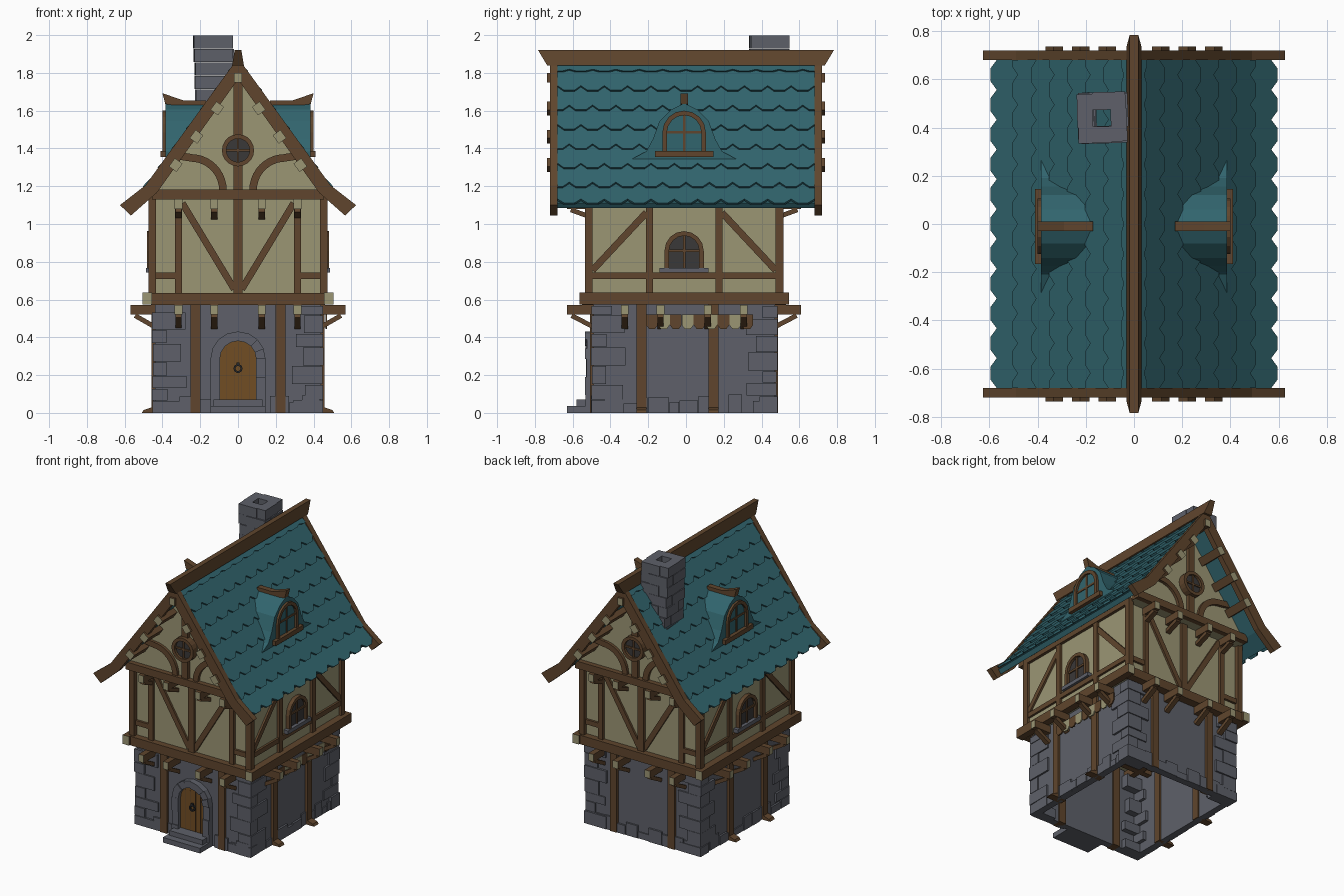
import bpy, bmesh, math, random
from mathutils import Matrix, Vector

random.seed(4)
if "Cube" in bpy.data.objects:
    bpy.data.objects.remove(bpy.data.objects["Cube"])

# Flat colours
COLOURS = {
    "timber": (0.115, 0.06, 0.026), "plaster": (0.33, 0.305, 0.175),
    "stone": (0.112, 0.118, 0.142), "roof_teal": (0.031, 0.13, 0.155),
    "door_wood": (0.165, 0.075, 0.017), "dark_glass": (0.042, 0.04, 0.04),
    "iron": (0.02, 0.02, 0.022),
}
MATERIALS = []
for label, rgb in COLOURS.items():
    m = bpy.data.materials.new(label)
    m.use_nodes = True
    m.diffuse_color = (*rgb, 1)
    m.node_tree.nodes["Principled BSDF"].inputs["Base Color"].default_value = (*rgb, 1)
    MATERIALS.append(m)
TIMBER, PLASTER, STONE, TEAL, DOOR, GLASS, IRON = range(len(MATERIALS))
CENTRE = Matrix.Translation((0, -0.01, 0))


def emit(name, bm, turn=0, place=CENTRE):
    """Turn a front-facing part to its wall and keep only the colours it uses."""
    bmesh.ops.recalc_face_normals(bm, faces=bm.faces)
    used = sorted({f.material_index for f in bm.faces})
    for f in bm.faces:
        f.material_index = used.index(f.material_index)
    mesh = bpy.data.meshes.new(name)
    bm.to_mesh(mesh)
    bm.free()
    for i in used:
        mesh.materials.append(MATERIALS[i])
    ob = bpy.data.objects.new(name, mesh)
    ob.matrix_world = place @ Matrix.Rotation(turn * math.pi / 2, 4, "Z")
    bpy.context.collection.objects.link(ob)


def prism(bm, pts, d0, d1, mat=TIMBER, cap=None, axis="y"):
    def ring(d):
        return [bm.verts.new((p, d, z) if axis == "y" else (d, p, z)) for p, z in pts]
    a, b = ring(d0), ring(d1)
    for loop in (a, b[::-1]):
        bm.faces.new(loop).material_index = mat if cap is None else cap
    for i in range(len(a)):
        j = (i + 1) % len(a)
        bm.faces.new((a[i], b[i], b[j], a[j])).material_index = mat


def rect(bm, x0, x1, z0, z1, d0, d1, mat=TIMBER, cap=None, axis="y"):
    prism(bm, [(x0, z0), (x1, z0), (x1, z1), (x0, z1)], d0, d1, mat, cap, axis)


def bar(bm, p, q, w, d0, d1, mat=TIMBER, cap=None, axis="y"):
    p, q = Vector(p), Vector(q)
    n = (q - p).orthogonal().normalized() * w / 2
    prism(bm, [p + n, q + n, q - n, p - n], d0, d1, mat, cap, axis)


def arch(r, z0, zs, n=8):
    side = [(r, z0 + (zs - z0) * i / 3) for i in range(3)]
    top = [(r * math.cos(math.pi * i / n), zs + r * math.sin(math.pi * i / n)) for i in range(n + 1)]
    return side + top + [(-x, z) for x, z in side[::-1]]


def arc(r, cx, cz, a0, a1, n=10):
    angles = [math.radians(a0 + (a1 - a0) * i / n) for i in range(n + 1)]
    return [(cx + r * math.cos(a), cz + r * math.sin(a)) for a in angles]


def band(bm, outer, inner, d0, d1, mat=TIMBER, jitter=0):
    for i in range(len(outer) - 1):
        prism(bm, [outer[i], outer[i + 1], inner[i + 1], inner[i]],
              d0, d1 - random.random() * jitter, mat)


def arched_window(bm, r, z0, zs, d):
    prism(bm, arch(r - 0.01, z0, zs), -d + 0.02, -d - 0.004, GLASS)
    band(bm, arch(r, z0, zs), arch(r - 0.024, z0, zs), -d + 0.02, -d - 0.022)
    rect(bm, -0.007, 0.007, z0, zs + r - 0.01, -d, -d - 0.012)
    rect(bm, 0.012 - r, r - 0.012, zs - 0.007, zs + 0.007, -d, -d - 0.012)


# Solid storeys: plaster middle floor, overhanging gable attic
bm = bmesh.new()
rect(bm, -0.455, 0.455, 0.6, 1.15, -0.495, 0.495, PLASTER)
prism(bm, [(-0.45, 1.13), (0.45, 1.13), (0.45, 1.19), (0, 1.8), (-0.45, 1.19)], -0.56, 0.56, PLASTER)
emit("plaster_storeys", bm)
bm = bmesh.new()
for sx in (-1, 1):
    for sy in (-1, 1):
        rect(bm, sx * 0.435, sx * 0.475, 0.62, 1.15, sy * 0.485, sy * 0.525)
    rect(bm, sx * 0.455, sx * 0.505, 0.575, 0.638, -0.555, 0.555, TIMBER, PLASTER)
    rect(bm, sx * 0.45, sx * 0.475, 1.11, 1.15, -0.5, 0.5)
emit("corner_posts_and_side_beams", bm)

JOISTS = (-0.315, -0.125, 0.125, 0.315)
for turn, wall in enumerate(("front", "left", "back", "right")):
    gable_end = turn % 2 == 0
    depth, half, tip = (0.48, 0.44, 0.62) if gable_end else (0.44, 0.48, 0.57)

    # Hollow stone ground floor with a rough bottom course
    bm = bmesh.new()
    rect(bm, -half, half, 0, 0.58, -depth, -depth + 0.04, STONE)
    u = -half
    while u < half - 0.02:
        w = random.uniform(0.05, 0.11)
        if not (turn == 0 and u + w > -0.13 and u < 0.13):
            rect(bm, u, min(u + w, half), 0, random.uniform(0.04, 0.1), -depth + 0.01,
                 -depth - random.uniform(0.006, 0.014), STONE)
        u += w + 0.004
    emit(wall + "_stone_wall", bm, turn)

    # Ground floor posts, with wedge feet on the long sides
    bm = bmesh.new()
    posts = (-0.225, 0.225) if gable_end else ((-0.225, 0.155) if turn == 1 else (-0.155, 0.225))
    for u in posts:
        rect(bm, u - 0.026, u + 0.026, 0, 0.58, -depth + 0.05, -depth - 0.018)
        if not gable_end:
            prism(bm, [(-depth, 0), (-depth - 0.07, 0), (-depth - 0.06, 0.015), (-depth, 0.035)],
                  u - 0.026, u + 0.026, axis="x")
    emit(wall + "_ground_posts", bm, turn)

    # Joists and their struts
    bm = bmesh.new()
    for u in JOISTS:
        if turn < 2:
            rect(bm, u - 0.02, u + 0.02, 0.52, 0.572, -tip, tip, TIMBER, PLASTER)
        bar(bm, (-tip + 0.025, 0.515), (-depth, 0.455), 0.025, u - 0.017, u + 0.017, axis="x")
        if gable_end:
            rect(bm, u - 0.02, u + 0.02, 1.08, 1.132, -0.62, -0.48, TIMBER, PLASTER)
            bar(bm, (-0.6, 1.075), (-0.49, 1.035), 0.025, u - 0.017, u + 0.017, axis="x")
    emit(wall + "_joists_and_struts", bm, turn)

    # Timber framing of the upper walls
    bm = bmesh.new()
    if gable_end:
        a, b = -0.48, -0.515
        rect(bm, -0.46, 0.46, 0.572, 0.635, a, -0.54)
        for s in (-1, 1):
            rect(bm, s * 0.297, s * 0.333, 0.63, 1.13, a, b)
            rect(bm, s * 0.33, s * 0.44, 0.708, 0.742, a, b + 0.004)
            bar(bm, (s * 0.295, 1.11), (s * 0.02, 0.655), 0.036, a, b + 0.006)
            band(bm, arc(0.19, s * 0.25, 1.18, 90, 90 + s * 90),
                 arc(0.15, s * 0.25, 1.18, 90, 90 + s * 90), -0.55, -0.58)
            bar(bm, (s * 0.32, 1.362), (s * 0.245, 1.35), 0.04, -0.55, -0.58)
        rect(bm, -0.024, 0.024, 0.63, 1.13, a, b)
        rect(bm, -0.455, 0.455, 1.13, 1.182, -0.53, -0.595)
        rect(bm, -0.024, 0.024, 1.18, 1.78, -0.55, -0.585)
    else:
        a, b = -0.44, -0.472
        rect(bm, -0.49, 0.49, 0.708, 0.742, a, b + 0.002)
        for s in (-1, 1):
            rect(bm, s * 0.165, s * 0.203, 0.63, 1.13, a, b)
            bar(bm, (s * 0.2, 1.06), (s * 0.485, 0.755), 0.036, a, b + 0.004)
    emit(wall + "_timber_frame", bm, turn)

    # Windows
    bm = bmesh.new()
    if gable_end:
        prism(bm, arc(0.075, 0, 1.39, 0, 342, 19), -0.55, -0.592, GLASS)
        band(bm, arc(0.085, 0, 1.39, 0, 360, 20), arc(0.062, 0, 1.39, 0, 360, 20), -0.55, -0.61)
        rect(bm, -0.006, 0.006, 1.32, 1.46, -0.59, -0.6)
        rect(bm, -0.07, 0.07, 1.384, 1.396, -0.59, -0.6)
        emit(wall + "_round_window", bm, turn)
    else:
        arched_window(bm, 0.104, 0.76, 0.858, 0.46)
        rect(bm, -0.13, 0.13, 0.742, 0.768, -0.45, -0.488, STONE)
        emit(wall + "_arched_window", bm, turn)

        # Bell-shaped dormer
        bm = bmesh.new()
        bell = [(0.275, 1.345), (0.2, 1.385), (0.165, 1.45), (0.13, 1.545), (0.07, 1.605)]
        prism(bm, bell + [(0, 1.64)] + [(-x, z) for x, z in bell[::-1]], -0.385, -0.15, TEAL)
        arched_window(bm, 0.115, 1.38, 1.485, 0.378)
        rect(bm, -0.155, 0.155, 1.355, 1.387, -0.36, -0.41)
        prism(bm, [(-0.17, 1.655), (-0.29, 1.655), (-0.4, 1.692), (-0.385, 1.635), (-0.17, 1.61)],
              -0.02, 0.02, axis="x")
        emit(wall + "_dormer", bm, turn)

# Corner stones
bm = bmesh.new()
for sx in (-1, 1):
    for sy in (-1, 1):
        z, long = 0, True
        while z < 0.53:
            h = min(random.uniform(0.06, 0.1), 0.57 - z)
            lx, ly = [random.uniform(0.13, 0.17), random.uniform(0.06, 0.1)][::1 if long else -1]
            out = random.uniform(0.008, 0.016)
            rect(bm, sx * (0.44 - lx), sx * (0.44 + out), z, z + h - 0.004,
                 sy * (0.48 + out), sy * (0.48 - ly), STONE)
            z, long = z + h, not long
emit("corner_stones", bm)

# Door with stone arch, planks, ring handle and steps
bm = bmesh.new()
prism(bm, arch(0.1, 0.06, 0.285), -0.47, -0.492, DOOR)
for u in (-0.06, -0.02, 0.02, 0.06):
    rect(bm, u - 0.002, u + 0.002, 0.07, 0.35, -0.49, -0.494, TIMBER)
band(bm, arc(0.024, 0, 0.235, 0, 360), arc(0.014, 0, 0.235, 0, 360), -0.49, -0.503, IRON)
rect(bm, -0.008, 0.008, 0.25, 0.268, -0.49, -0.505, IRON)
emit("front_door", bm)
bm = bmesh.new()
band(bm, arch(0.146, 0, 0.285), arch(0.096, 0, 0.285), -0.47, -0.525, STONE, -0.01)
emit("door_arch", bm)
bm = bmesh.new()
rect(bm, -0.145, 0.145, 0, 0.036, -0.47, -0.62, STONE)
rect(bm, -0.13, 0.13, 0.036, 0.07, -0.47, -0.57, STONE)
emit("door_steps", bm)

# Scalloped awning on the left wall
bm = bmesh.new()
for i in range(9):
    u = -0.17 + i * 0.063
    prism(bm, [(u - 0.031, 0.52), (u - 0.031, 0.465), (u - 0.016, 0.445), (u + 0.016, 0.445),
               (u + 0.031, 0.465), (u + 0.031, 0.52)], -0.462, -0.47, (TIMBER, PLASTER)[i % 2])
emit("awning", bm, 1)

# Roof deck and overlapping tiles
PATH = [Vector((0, 1.85)), Vector((0.47, 1.205)), Vector((0.58, 1.098))]
UPPER, LOWER = (PATH[1] - PATH[0]).length, (PATH[2] - PATH[1]).length


def along(s):
    if s < UPPER:
        return PATH[0].lerp(PATH[1], max(s, 0) / UPPER)
    return PATH[1].lerp(PATH[2], (s - UPPER) / LOWER)


HOME = Matrix.Identity(4)
bm = bmesh.new()
for side in (-1, 1):
    deck = [(0, 1.845), (0.47, 1.2), (0.56, 1.112), (0.54, 1.085), (0.45, 1.165), (0, 1.785)]
    prism(bm, [(side * x, z) for x, z in deck], -0.68, 0.68, TEAL)
    for row in range(8):
        s = UPPER + LOWER - row * 0.127
        top, low = along(s - 0.16), along(s)
        slope = (low - top).normalized()
        normal = Vector((-slope.y, slope.x))
        w = 1.36 / 22
        for k in range(11 + row % 2):
            y = -0.68 + w * (2 * k + 1 - row % 2)
            outline = [(-w, 0), (w, 0), (w, 0.8), (w * 0.45, 1), (-w * 0.45, 1), (-w, 0.8)]
            rings = []
            for lift in (0, -0.014):
                ring = []
                for dy, t in outline:
                    p = top.lerp(low, t) + normal * (0.004 + 0.016 * t + lift)
                    ring.append(bm.verts.new((side * p.x, max(-0.68, min(0.68, y + dy)), p.y)))
                rings.append(ring)
            a, b = rings
            bm.faces.new(a).material_index = TEAL
            bm.faces.new(b[::-1]).material_index = TEAL
            for i in range(6):
                j = (i + 1) % 6
                bm.faces.new((a[i], b[i], b[j], a[j])).material_index = TEAL
emit("tiled_roof", bm, place=HOME)

# Bargeboards, purlins and ridge beam
bm = bmesh.new()
for side in (-1, 1):
    board = [(0, 1.88), (0.49, 1.205), (0.625, 1.1), (0.567, 1.045), (0.43, 1.165), (0, 1.765)]
    for end in (-1, 1):
        prism(bm, [(side * x, z) for x, z in board], end * 0.68, end * 0.72)
    for x, z in ((0.11, 1.612), (0.22, 1.462), (0.33, 1.312)):
        bar(bm, (side * (x - 0.016), z + 0.022), (side * (x + 0.016), z - 0.022), 0.05,
            -0.735, 0.735, TIMBER, PLASTER)
rect(bm, -0.02, 0.02, 1.75, 1.8, -0.735, 0.735, TIMBER, PLASTER)
emit("bargeboards_and_purlins", bm, place=HOME)
bm = bmesh.new()
prism(bm, [(-0.031, 1.84), (0.031, 1.84), (0.018, 1.92), (-0.018, 1.92)], -0.735, 0.735)
for v in bm.verts:
    if v.co.z > 1.9:
        v.co.y *= 1.065
emit("ridge_beam", bm, place=HOME)

# Crooked chimney of staggered blocks
bm = bmesh.new()
for row in range(7):
    flip = 1 if row % 2 else -1
    course = Matrix.Translation((-0.115 - 0.003 * row, 0.44, 1.535 + row * 0.0715)) \
        @ Matrix.Rotation(random.uniform(-0.06, 0.06), 4, "Z")
    for k in range(4):
        block = Matrix.Rotation(k * math.pi / 2, 4, "Z") @ Matrix.Translation((flip * 0.03, -0.07, 0))
        size = Matrix.Diagonal((0.138, 0.06 + random.uniform(0, 0.014), 0.069, 1))
        bmesh.ops.create_cube(bm, size=1, matrix=course @ block @ size)
for f in bm.faces:
    f.material_index = STONE
emit("chimney", bm, place=HOME)
